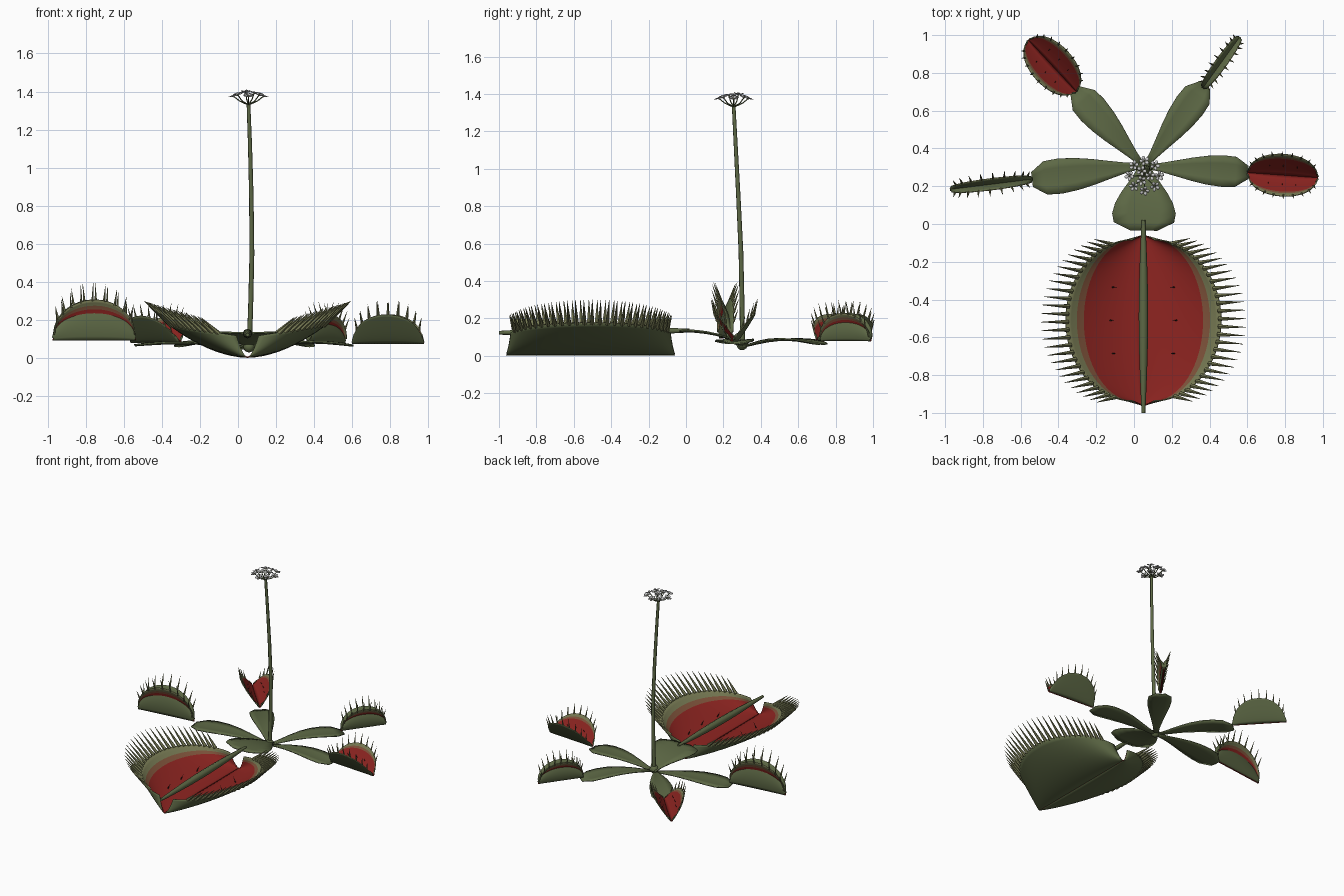
import bpy, bmesh, math
from mathutils import Vector, Matrix

if "Cube" in bpy.data.objects:
    bpy.data.objects.remove(bpy.data.objects["Cube"])


def mat(name, rgb):
    m = bpy.data.materials.new(name)
    m.diffuse_color = (*rgb, 1)
    m.use_nodes = True
    m.node_tree.nodes["Principled BSDF"].inputs["Base Color"].default_value = m.diffuse_color
    return m


GREEN = mat("leaf_green", (0.11, 0.14, 0.06))
RED = mat("trap_red", (0.27, 0.018, 0.015))
BLEND = mat("rim_blend", (0.22, 0.09, 0.045))
RIM = mat("rim_green", (0.19, 0.2, 0.09))
DARK = mat("hair_dark", (0.04, 0.02, 0.015))
WHITE = mat("petal_white", (0.7, 0.7, 0.68))


def finish(bm, name, mats, thick=0, offset=0, angle=40):
    me = bpy.data.meshes.new(name)
    bm.to_mesh(me)
    bm.free()
    for m in mats:
        me.materials.append(m)
    ob = bpy.data.objects.new(name, me)
    bpy.context.collection.objects.link(ob)
    if thick:
        s = ob.modifiers.new("thickness", 'SOLIDIFY')
        s.thickness = thick
        s.offset = -1
        s.material_offset = offset
    bpy.ops.object.select_all(action='DESELECT')
    ob.select_set(True)
    bpy.context.view_layer.objects.active = ob
    bpy.ops.object.shade_smooth_by_angle(angle=math.radians(angle))
    return ob


def spike(bm, base, d, length, r, sides=6):
    q = d.to_track_quat('Z', 'Y').to_matrix().to_4x4()
    M = Matrix.Translation(base) @ q @ Matrix.Translation((0, 0, length / 2))
    bmesh.ops.create_cone(bm, cap_ends=True, segments=sides, radius1=r,
                          radius2=r * 0.08, depth=length, matrix=M)


def tube(name, pts, radii, m):
    cu = bpy.data.curves.new(name, 'CURVE')
    cu.dimensions = '3D'
    cu.bevel_depth = 1
    cu.bevel_resolution = 2
    cu.use_fill_caps = True
    sp = cu.splines.new('POLY')
    sp.points.add(len(pts) - 1)
    for p, co, r in zip(sp.points, pts, radii):
        p.co = (*co, 1)
        p.radius = r
    cu.materials.append(m)
    ob = bpy.data.objects.new(name, cu)
    bpy.context.collection.objects.link(ob)
    return ob


def trap(name, start, end, z, section, end_h, teeth, tooth_len, tooth_r, lean, hair):
    """Two mirrored lobes along start->end; section(h, H) gives lateral x and height."""
    a, b = Vector((*start, z)), Vector((*end, z))
    along = (b - a).normalized()
    side_v = Vector((along.y, -along.x, 0))
    mid, half = (a + b) / 2, (b - a).length / 2

    def P(t, h, side):
        H = end_h + (1 - end_h) * math.sqrt(max(0, 1 - t * t))
        x, up = section(h, H)
        return mid + along * (t * half * (1 - 0.06 * h)) + side_v * (side * x) + Vector((0, 0, up))

    nt = 32
    ts = [-math.cos(math.pi * i / nt) for i in range(nt + 1)]
    hs = [0, .1, .2, .3, .4, .5, .6, .7, .77, .82, .86, .93, 1]
    bm = bmesh.new()
    for side in (1, -1):
        g = [[bm.verts.new(P(t, h, side)) for h in hs] for t in ts]
        for i in range(nt):
            for j in range(len(hs) - 1):
                q = [g[i][j], g[i][j + 1], g[i + 1][j + 1], g[i + 1][j]]
                f = bm.faces.new(q if side == 1 else q[::-1])
                f.material_index = 0 if hs[j] < .77 else 1 if hs[j] < .86 else 2
    # inner faces must look up / inward
    bm.normal_update()
    ref = [f for f in bm.faces][nt // 2 * (len(hs) - 1)]
    if ref.normal.z < 0:
        bmesh.ops.reverse_faces(bm, faces=bm.faces[:])
    finish(bm, name + "_lobes", [RED, BLEND, RIM, GREEN, GREEN, GREEN], 0.006, 3)

    # marginal teeth
    bm = bmesh.new()
    for side in (1, -1):
        for k in range(teeth):
            u = (k + 0.5 + 0.2 * side) / teeth * 2 - 1
            t = math.sin(u * 1.32)
            d = side_v * (side * lean[0]) + Vector((0, 0, lean[1])) + along * (t * lean[2])
            spike(bm, P(t, 0.98, side), d, tooth_len * (0.65 + 0.35 * math.cos(u * 1.5)), tooth_r)
    finish(bm, name + "_teeth", [RIM])

    # trigger hairs
    bm = bmesh.new()
    for side in (1, -1):
        for t in (-.4, 0, .4):
            spike(bm, P(t, .43, side), side_v * (-side * .5) + Vector((0, 0, 1)), hair, hair * .08, 5)
    finish(bm, name + "_hairs", [DARK])


def leaf(name, start, end, z0, z1, rise, width):
    a, b = Vector((*start, 0)), Vector((*end, 0))
    d = b - a
    n = Vector((-d.y, d.x, 0)).normalized()
    prof = [(0, .14), (.15, .28), (.3, .5), (.45, .73), (.6, .91), (.75, 1), (.88, .95), (1, .42)]
    bm = bmesh.new()
    rows = []
    for t, w in prof:
        c = a + d * t
        c.z = z0 + (z1 - z0) * t + rise * math.sin(math.pi * t)
        rows.append([bm.verts.new(c + n * (width * w * s) + Vector((0, 0, .008 * abs(s) * w)))
                     for s in (1, .5, 0, -.5, -1)])
    for r0, r1 in zip(rows, rows[1:]):
        for j in range(4):
            bm.faces.new((r0[j], r0[j + 1], r1[j + 1], r1[j]))
    finish(bm, name, [GREEN], 0.008)


# large front trap with its floating midrib
def big_section(h, H):
    return .41 * h * H, h ** 1.8 * (.1 + .07 * H)


trap("front_trap", (.05, -.06), (.05, -.96), .008, big_section, .14, 27, .19, .013, (1, .9, .3), .05)
rib = [(k / 10) for k in range(11)]
tube("front_midrib", [(.05, .02 - 1.02 * k, .135 - .012 * k) for k in rib],
     [.01 + .015 * math.sin(math.pi * k) for k in rib], GREEN)


# smaller traps: open ones spread, closed ones cross near the rim
def open_section(height):
    return lambda h, H: (.108 * h ** .85 * H, height * h * H)


def closed_section(height):
    return lambda h, H: (.085 * h * (.62 - h) * (.4 + .6 * H), height * h * H)


UP_OUT, CROSSED = (.25, 1, .25), (-.35, 1, .2)
trap("right_trap", (.6, .272), (.975, .245), .08, open_section(.15), .15, 9, .08, .006, UP_OUT, .025)
trap("back_left_trap", (-.305, .7), (-.56, .975), .085, open_section(.138), .15, 9, .07, .006, UP_OUT, .025)
trap("left_trap", (-.535, .238), (-.975, .183), .095, closed_section(.21), .15, 9, .1, .007, CROSSED, .025)
trap("back_right_trap", (.365, .72), (.56, .99), .08, closed_section(.145), .15, 9, .08, .006, CROSSED, .025)

# leaf stalks radiating from the crown
leaf("front_leaf", (.055, .33), (.052, -.035), .06, .135, .02, .168)
leaf("right_leaf", (.06, .305), (.605, .272), .05, .068, .025, .083)
leaf("left_leaf", (.05, .31), (-.54, .235), .05, .07, .02, .093)
leaf("back_right_leaf", (.055, .3), (.375, .735), .05, .065, .03, .083)
leaf("back_left_leaf", (.055, .3), (-.31, .705), .05, .065, .03, .083)

# crown
bm = bmesh.new()
bmesh.ops.create_uvsphere(bm, u_segments=12, v_segments=8, radius=.03,
                          matrix=Matrix.Translation((.058, .3, .06)))
finish(bm, "crown", [GREEN])

# flower stem
tube("flower_stem", [(.058, .302, .05), (.066, .3, .25), (.073, .294, .55), (.07, .28, .85),
                     (.063, .266, 1.12), (.055, .255, 1.335)],
     [.014, .0135, .013, .012, .011, .01], GREEN)

# flower cluster: stalks, five-petalled blooms and green centres
top = Vector((.055, .255, 1.33))
blooms = [(0.078, math.tau * k / 8, .045) for k in range(8)] + [(0.03, math.tau * k / 3, .062) for k in range(3)]
petals, eyes = bmesh.new(), bmesh.new()
for i, (r, ang, up) in enumerate(blooms):
    out = Vector((math.cos(ang), math.sin(ang), 0))
    c = top + out * r + Vector((0, 0, up + .006 * (i % 2)))
    tube("flower_stalk", [top, top + out * r * .6 + Vector((0, 0, up * .45)), c], [.004, .003, .003], GREEN)
    q = (Vector((0, 0, 1)) + out * r * 5).to_track_quat('Z', 'Y').to_matrix().to_4x4()
    base = Matrix.Translation(c) @ q
    for k in range(5):
        R = base @ Matrix.Rotation(math.tau * k / 5, 4, 'Z')
        petals.faces.new([petals.verts.new(R @ Vector(p)) for p in
                          ((.002, 0, 0), (.014, -.009, .004), (.024, -.007, .007),
                           (.027, 0, .008), (.024, .007, .007), (.014, .009, .004))])
    bmesh.ops.create_icosphere(eyes, subdivisions=1, radius=.006, matrix=base)
finish(petals, "petals", [WHITE], .002)
finish(eyes, "flower_centres", [RIM])
